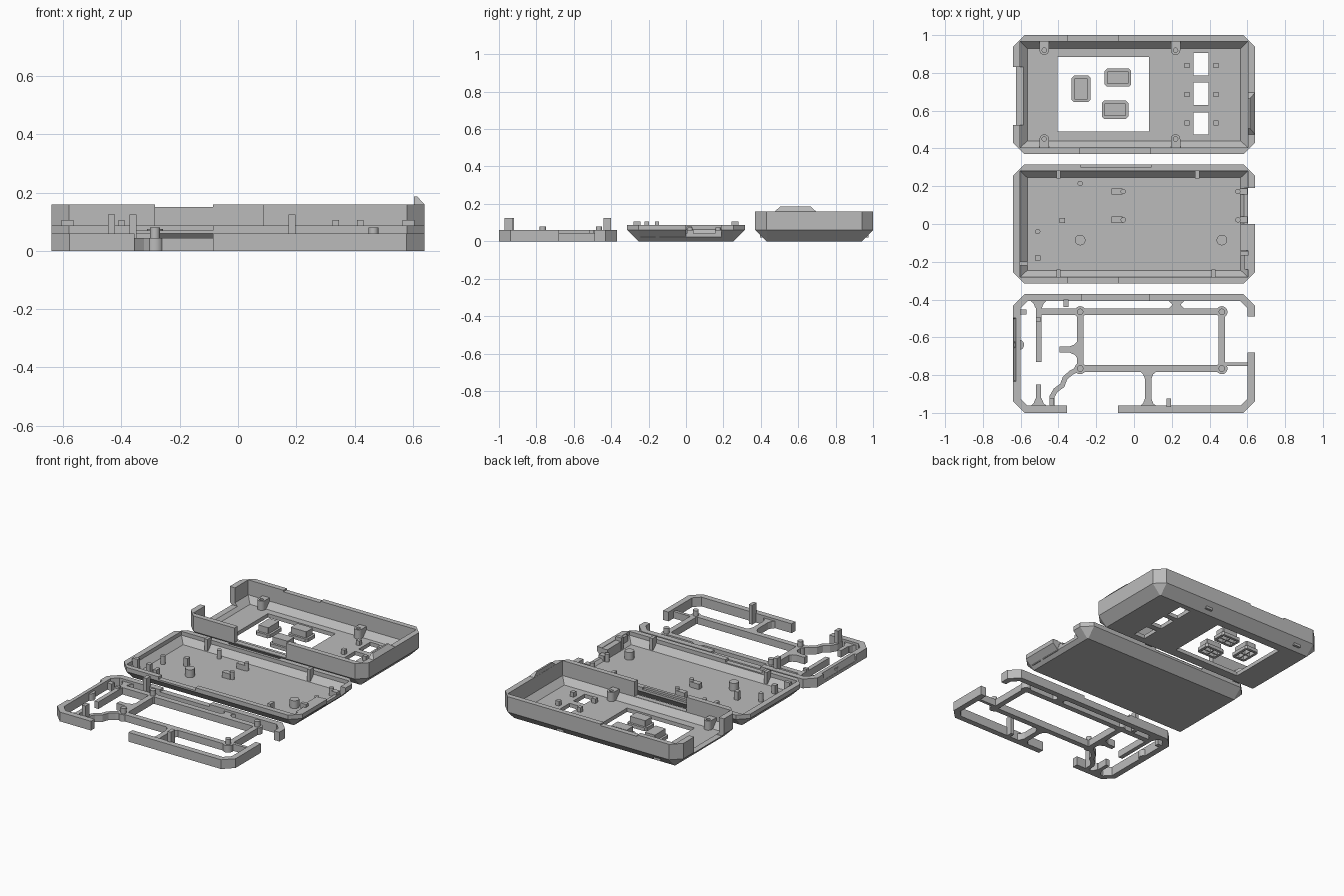
import bpy, bmesh, math
from mathutils import Vector

old = bpy.data.objects.get("Cube")
if old:
    bpy.data.objects.remove(old, do_unlink=True)

GREY = (0.5, 0.5, 0.5, 1)
grey = bpy.data.materials.new("plain grey plastic")
grey.use_nodes = True
grey.diffuse_color = GREY
grey.node_tree.nodes["Principled BSDF"].inputs["Base Color"].default_value = GREY

HX, HY, BEV = 0.64, 0.315, 0.06
YA, YB, YC = 0.685, 0.0, -0.685


def loft(name, layers):
    """Solid through stacked outlines; each layer is (points, z)."""
    bm = bmesh.new()
    rings = [[bm.verts.new((x, y, z)) for x, y in pts] for pts, z in layers]
    n = len(rings[0])
    bm.faces.new(rings[0][::-1])
    bm.faces.new(rings[-1])
    for a, b in zip(rings, rings[1:]):
        for i in range(n):
            j = (i + 1) % n
            bm.faces.new((a[i], a[j], b[j], b[i]))
    bmesh.ops.recalc_face_normals(bm, faces=bm.faces)
    me = bpy.data.meshes.new(name)
    bm.to_mesh(me)
    bm.free()
    ob = bpy.data.objects.new(name, me)
    me.materials.append(grey)
    bpy.context.collection.objects.link(ob)
    return ob


def rect(cx, cy, hx, hy):
    return [(cx - hx, cy - hy), (cx + hx, cy - hy), (cx + hx, cy + hy), (cx - hx, cy + hy)]


def octagon(cx, cy, hx, hy, c):
    return [(cx + sx * a, cy + sy * b) for sx, sy, a, b in (
        (-1, -1, hx - c, hy), (1, -1, hx - c, hy), (1, -1, hx, hy - c), (1, 1, hx, hy - c),
        (1, 1, hx - c, hy), (-1, 1, hx - c, hy), (-1, 1, hx, hy - c), (-1, -1, hx, hy - c))]


def box(name, x0, x1, y0, y1, z0, z1):
    return loft(name, [(rect((x0 + x1) / 2, (y0 + y1) / 2, (x1 - x0) / 2, (y1 - y0) / 2), z)
                       for z in (z0, z1)])


def cyl(name, x, y, r, z0, z1, n=20):
    pts = [(x + r * math.cos(math.tau * i / n), y + r * math.sin(math.tau * i / n)) for i in range(n)]
    return loft(name, [(pts, z0), (pts, z1)])


def strip(name, path, w, z0, z1):
    """Bar of constant width along a flat path, with mitred corners."""
    p = [Vector(q) for q in path]
    left, right = [], []
    for i, q in enumerate(p):
        a = (q - p[i - 1]).normalized() if i else (p[1] - q).normalized()
        b = (p[i + 1] - q).normalized() if i < len(p) - 1 else a
        t = (a + b).normalized()
        off = Vector((-t.y, t.x)) * (w / 2 / max(t.dot(a), 0.3))
        left.append(tuple(q + off))
        right.append(tuple(q - off))
    pts = left + right[::-1]
    return loft(name, [(pts, z0), (pts, z1)])


def cut(ob, cutter):
    m = ob.modifiers.new("cut", "BOOLEAN")
    m.operation, m.solver, m.object = "DIFFERENCE", "EXACT", cutter
    cutter.hide_render = True
    bpy.context.view_layer.objects.active = ob
    bpy.ops.object.modifier_apply(modifier=m.name)
    bpy.data.objects.remove(cutter, do_unlink=True)


def cut_box(ob, *b):
    cut(ob, box("cutter", *b))


def tray(name, cy, h):
    """Open tray with chamfered corners, bevelled base and sloped cavity edge."""
    ob = loft(name, [(octagon(0, cy, HX - BEV, HY - BEV, 0.004), 0),
                     (octagon(0, cy, HX, HY, BEV), BEV), (octagon(0, cy, HX, HY, BEV), h)])
    cut(ob, loft("cutter", [(rect(0, cy, 0.565, 0.245), 0.025), (rect(0, cy, 0.603, 0.281), 0.063),
                            (rect(0, cy, 0.603, 0.281), h + 0.1)]))
    return ob


# Upper shell with window, slots and wall openings
shell = tray("upper_shell", YA, 0.16)
cut_box(shell, -0.405, 0.08, 0.49, 0.885, -0.1, 0.1)
for y0, y1 in ((0.785, 0.905), (0.63, 0.75), (0.475, 0.59)):
    cut_box(shell, 0.315, 0.395, y0, y1, -0.1, 0.1)
cut_box(shell, -0.7, -0.57, 0.525, 0.83, 0.045, 0.3)
cut_box(shell, -0.285, 0.087, 0.3, 0.415, 0.065, 0.3)
cut_box(shell, -0.35, -0.085, 0.95, 1.1, 0.15, 0.3)

# Raised tongue on the end wall
loft("end_tongue", [([(0.604, 0.475), (0.64, 0.475), (0.64, 0.695), (0.604, 0.695)], 0.15),
                    ([(0.604, 0.475), (0.64, 0.475), (0.64, 0.695), (0.604, 0.695)], 0.16),
                    ([(0.604, 0.505), (0.615, 0.505), (0.615, 0.665), (0.604, 0.665)], 0.187)])

# Screw bosses along the long walls
for x in (-0.475, 0.22):
    for s in (-1, 1):
        wall, tip = YA + s * 0.29, YA + s * 0.235
        arc = [(x + 0.025 * math.cos(a), tip - s * 0.025 * math.sin(a))
               for a in (math.pi * i / 10 for i in range(11))]
        outline = arc + [(x - 0.025, wall), (x + 0.025, wall)]
        boss = loft("screw_boss", [(outline, 0.02), (outline, 0.085)])
        cut(boss, cyl("cutter", x, tip, 0.012, 0.045, 0.2))

# Locating pegs beside the slots
for x in (0.28, 0.435):
    for y in (0.84, 0.685, 0.535):
        box("slot_peg", x - 0.013, x + 0.013, y - 0.013, y + 0.013, 0.02, 0.055)

# Loose push buttons with hollow undersides
for x, y, hx, hy in ((-0.28, 0.715, 0.05, 0.07), (-0.085, 0.775, 0.07, 0.048), (-0.1, 0.605, 0.07, 0.048)):
    flange, cap = octagon(x, y, hx, hy, 0.012), octagon(x, y, hx - 0.014, hy - 0.014, 0.003)
    button = loft("push_button", [(flange, 0), (flange, 0.022), (cap, 0.022), (cap, 0.062)])
    px, py = (hx - 0.02) / 2, (hy - 0.02) / 2
    for sx in (-1, 1):
        for sy in (-1, 1):
            cx, cy = x + sx * (px + 0.003), y + sy * (py + 0.003)
            cut_box(button, cx - px, cx + px, cy - py, cy + py, -0.1, 0.04)

# Lower tray with port and side openings
base = tray("lower_tray", YB, 0.088)
cut_box(base, 0.603, 0.7, 0.0, 0.19, 0.01, 0.2)
cut_box(base, 0.55, 0.7, 0.0, 0.19, 0.042, 0.2)
cut_box(base, -0.35, -0.085, -0.4, -0.27, 0.07, 0.2)
cut_box(base, -0.28, 0.09, 0.3, 0.4, 0.075, 0.2)

# Tray standoffs, pegs and board stops
for x, y, r, h in ((-0.285, -0.085, 0.028, 0.075), (0.465, -0.085, 0.028, 0.075),
                   (-0.285, 0.215, 0.014, 0.08), (-0.51, -0.04, 0.014, 0.08)):
    cyl("standoff", x, y, r, 0.02, h)
for x, y in ((-0.38, 0.018), (-0.51, -0.18)):
    box("square_peg", x - 0.014, x + 0.014, y - 0.014, y + 0.014, 0.02, 0.08)
for y in (0.172, 0.022):
    box("board_stop", -0.12, -0.06, y - 0.017, y + 0.017, 0.02, 0.06)
    cyl("stop_pin", -0.057, y, 0.014, 0.02, 0.075)
    box("port_stop", 0.56, 0.6, y - 0.017, y + 0.017, 0.02, 0.06)
    cyl("port_pin", 0.55, y, 0.014, 0.02, 0.075)
box("port_rail", 0.565, 0.605, -0.14, 0.0, 0.02, 0.085)
box("port_rail_end", 0.585, 0.605, -0.24, -0.165, 0.02, 0.085)
for x, y in ((-0.4, 0.262), (0.335, 0.262), (-0.4, -0.262), (0.42, -0.262)):
    box("side_clip", x - 0.011, x + 0.011, y - 0.02, y + 0.02, 0.03, 0.107)
for x, y in ((-0.585, -0.21), (0.585, -0.155)):
    box("end_clip", x - 0.02, x + 0.02, y - 0.011, y + 0.011, 0.03, 0.107)

# Middle frame: outer wall in two runs, leaving two gaps
W, ZW, ZB = 0.038, 0.06, 0.045
o = octagon(0, YC, HX - W / 2, HY - W / 2, 0.05)
strip("frame_wall_short", [(-0.085, o[1][1]), o[1], o[2], (o[2][0], -0.68)], W, 0, ZW)
rim = strip("frame_wall_long", [(o[3][0], -0.49), *o[3:], o[0], (-0.355, o[0][1])], W, 0, ZW)
cut_box(rim, -0.275, 0.08, -0.45, -0.3, ZB, 0.2)
cut(rim, loft("cutter", [(rect(-0.65, -0.665, 0.012, 0.16), 0.02), (rect(-0.65, -0.665, 0.028, 0.17), 0.07)]))

# Inner rectangular ring with corner pins
x0, x1, y0, y1 = -0.285, 0.465, -0.765, -0.465
for y in (y0, y1):
    strip("ring_long_bar", [(x0, y), (x1, y)], 0.036, 0, ZB)
    for x in (x0, x1):
        cyl("ring_corner", x, y, 0.03, 0, ZB)
        cyl("ring_pin", x, y, 0.017, 0, 0.08)
for x in (x0, x1):
    strip("ring_short_bar", [(x, y0), (x, y1)], 0.036, 0, ZB)

# Arms linking ring and wall
for path, w in (([(-0.505, -0.38), (-0.505, -0.73)], 0.028), ([(-0.505, -0.99), (-0.505, -0.85)], 0.026),
                ([(-0.505, y1), (x0, y1)], 0.036), ([(0.225, -0.38), (0.225, y1)], 0.046),
                ([(x1, -0.742), (0.61, -0.742)], 0.02), ([(0.075, y0), (0.075, -0.98)], 0.034),
                ([(-0.395, -0.665), (x0, -0.665)], 0.032),
                ([(x0, y0), (-0.33, -0.785), (-0.365, -0.815), (-0.38, -0.855), (-0.415, -0.88),
                  (-0.435, -0.915), (-0.435, -0.985)], 0.026)):
    strip("link_arm", path, w, 0, ZB)


def flare(x, y, dx, dy):
    """Gusset widening an arm where it meets a wall; (dx, dy) points into the wall."""
    pts = [(x + dx * a + dy * b, y + dy * a + dx * b)
           for a, b in ((-0.04, -0.017), (-0.015, -0.027), (0, -0.045), (0, 0.045), (-0.015, 0.027), (-0.04, 0.017))]
    loft("flare", [(pts, 0), (pts, ZB)])


for f in ((0.225, -0.405, 0, 1), (0.225, -0.45, 0, -1), (0.075, -0.78, 0, 1), (0.075, -0.965, 0, -1),
          (-0.3, -0.665, 1, 0), (-0.505, -0.965, 0, -1), (-0.505, -0.405, 0, 1)):
    flare(*f)

# Tall posts and small stops on the frame
for x, ya, yb in ((0.185, -0.97, -0.925), (-0.36, -0.44, -0.4), (-0.435, -0.96, -0.92)):
    box("tall_post", x - 0.012, x + 0.012, ya, yb, 0, 0.125)
box("wall_stop", -0.61, -0.57, -0.48, -0.452, 0, ZB)
cyl("wall_bump", -0.61, -0.64, 0.028, 0, ZB)
box("arm_stop", -0.518, -0.492, -0.515, -0.495, 0, 0.06)

# Smooth only the rounded parts
ROUND = ("standoff", "stop_pin", "port_pin", "ring_corner", "ring_pin", "screw_boss", "wall_bump")
bpy.ops.object.select_all(action="DESELECT")
for ob in bpy.context.scene.objects:
    if ob.name.startswith(ROUND):
        ob.select_set(True)
        bpy.context.view_layer.objects.active = ob
bpy.ops.object.shade_smooth_by_angle(angle=math.radians(35))
